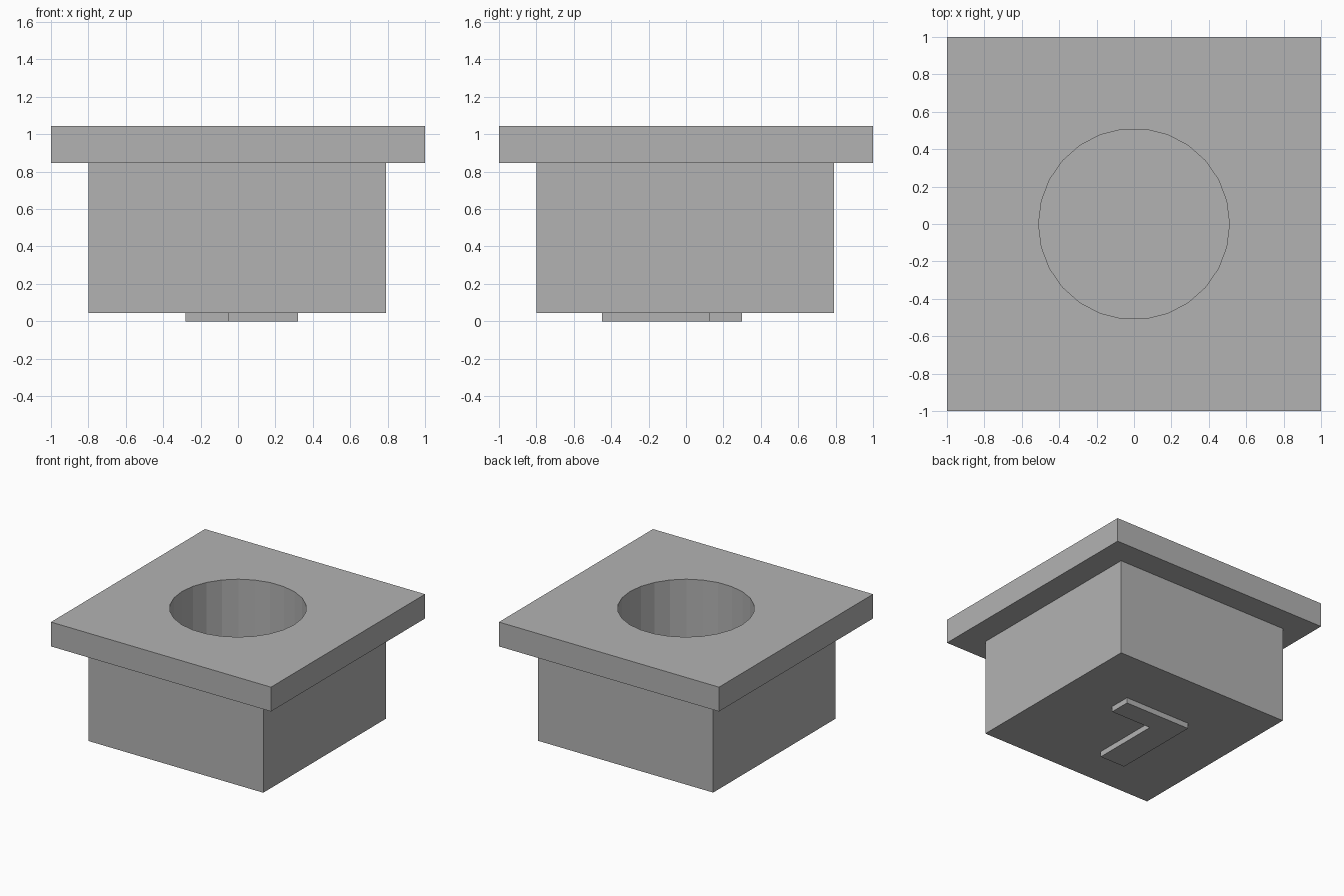
import bpy
import bmesh
import math

cube = bpy.data.objects.get("Cube")
if cube:
    bpy.data.objects.remove(cube, do_unlink=True)

GREY = (0.45, 0.45, 0.45, 1.0)
grey = bpy.data.materials.new("plain grey")
grey.use_nodes = True
grey.diffuse_color = GREY
grey.node_tree.nodes["Principled BSDF"].inputs["Base Color"].default_value = GREY


def prism(name, outline, bottom, top):
    """Extrude a counter-clockwise outline between two heights."""
    bm = bmesh.new()
    face = bm.faces.new([bm.verts.new((x, y, bottom)) for x, y in outline])
    grown = bmesh.ops.extrude_face_region(bm, geom=[face], use_keep_orig=True)
    verts = [g for g in grown["geom"] if isinstance(g, bmesh.types.BMVert)]
    bmesh.ops.translate(bm, verts=verts, vec=(0, 0, top - bottom))
    bmesh.ops.recalc_face_normals(bm, faces=bm.faces)
    mesh = bpy.data.meshes.new(name)
    bm.to_mesh(mesh)
    bm.free()
    mesh.materials.append(grey)
    obj = bpy.data.objects.new(name, mesh)
    bpy.context.collection.objects.link(obj)
    return obj


def square(low, high):
    return [(low, low), (high, low), (high, high), (low, high)]


FOOT_TOP, BODY_TOP, RIM_TOP = 0.045, 0.845, 1.045
HOLE_RADIUS, HOLE_SIDES, HOLE_FLOOR = 0.51, 26, 0.245

# Square block, wide top plate
body = prism("body_block", square(-0.8, 0.79), FOOT_TOP, BODY_TOP)
plate = prism("top_plate", square(-1, 1), BODY_TOP, RIM_TOP)

# Raised angle-shaped key under the block
prism("bottom_key", [(-0.28, -0.45), (-0.05, -0.45), (-0.05, 0.125),
                     (0.32, 0.125), (0.32, 0.3), (-0.28, 0.3)], 0, FOOT_TOP)

# Round blind hole through the plate into the block
circle = [(HOLE_RADIUS * math.cos(a), HOLE_RADIUS * math.sin(a))
          for a in (math.tau * i / HOLE_SIDES for i in range(HOLE_SIDES))]
cutter = prism("hole_cutter", circle, HOLE_FLOOR, RIM_TOP + 0.1)
cutter.hide_render = True
cutter.hide_viewport = True
for part in (body, plate):
    cut = part.modifiers.new("round hole", "BOOLEAN")
    cut.operation = "DIFFERENCE"
    cut.solver = "EXACT"
    cut.object = cutter
